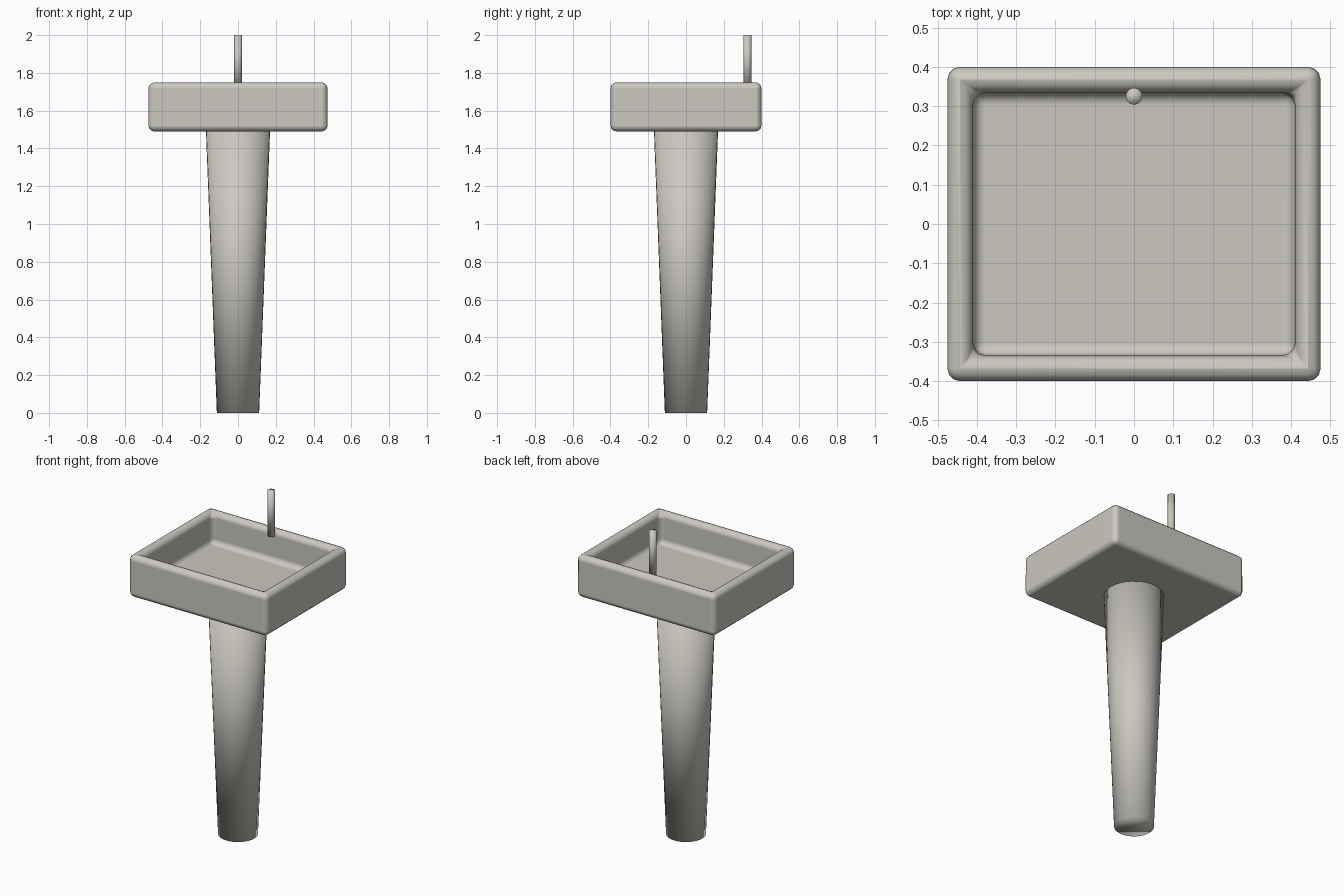
import bpy
import bmesh

cube = bpy.data.objects.get("Cube")
if cube:
    bpy.data.objects.remove(cube, do_unlink=True)

# One warm grey ceramic for every part
COLOUR = (0.60, 0.58, 0.53, 1)
ceramic = bpy.data.materials.new("warm_grey_ceramic")
ceramic.use_nodes = True
ceramic.diffuse_color = COLOUR
ceramic.node_tree.nodes["Principled BSDF"].inputs["Base Color"].default_value = COLOUR


def add_object(name, bm):
    mesh = bpy.data.meshes.new(name)
    bm.to_mesh(mesh)
    bm.free()
    mesh.shade_smooth()
    mesh.materials.append(ceramic)
    obj = bpy.data.objects.new(name, mesh)
    bpy.context.collection.objects.link(obj)
    return obj


def add_column(name, bottom_radius, top_radius, z0, z1, y=0):
    bm = bmesh.new()
    bmesh.ops.create_cone(bm, cap_ends=True, segments=32, radius1=bottom_radius,
                          radius2=top_radius, depth=z1 - z0)
    bmesh.ops.translate(bm, verts=bm.verts, vec=(0, y, (z0 + z1) / 2))
    return add_object(name, bm)


# Basin: a box hollowed from above, with every edge rounded
WIDTH, DEPTH, BOTTOM, TOP, FLOOR, RIM = 0.95, 0.80, 1.49, 1.75, 1.56, 0.092
bm = bmesh.new()
bmesh.ops.create_cube(bm, size=1)
bmesh.ops.scale(bm, verts=bm.verts, vec=(WIDTH, DEPTH, TOP - BOTTOM))
bmesh.ops.translate(bm, verts=bm.verts, vec=(0, 0, (TOP + BOTTOM) / 2))
top = max(bm.faces, key=lambda f: f.calc_center_median().z)
bmesh.ops.inset_region(bm, faces=[top], thickness=RIM)
extruded = bmesh.ops.extrude_discrete_faces(bm, faces=[top])
bmesh.ops.translate(bm, verts=extruded["faces"][0].verts, vec=(0, 0, FLOOR - TOP))
basin = add_object("basin", bm)
bevel = basin.modifiers.new("rounded_edges", "BEVEL")
bevel.width = 0.035
bevel.segments = 3
bevel.harden_normals = True

# Tapered pedestal and upright tap
add_column("pedestal", 0.112, 0.17, 0, 1.50)
add_column("tap", 0.021, 0.021, 1.72, 2.0, y=0.325)
